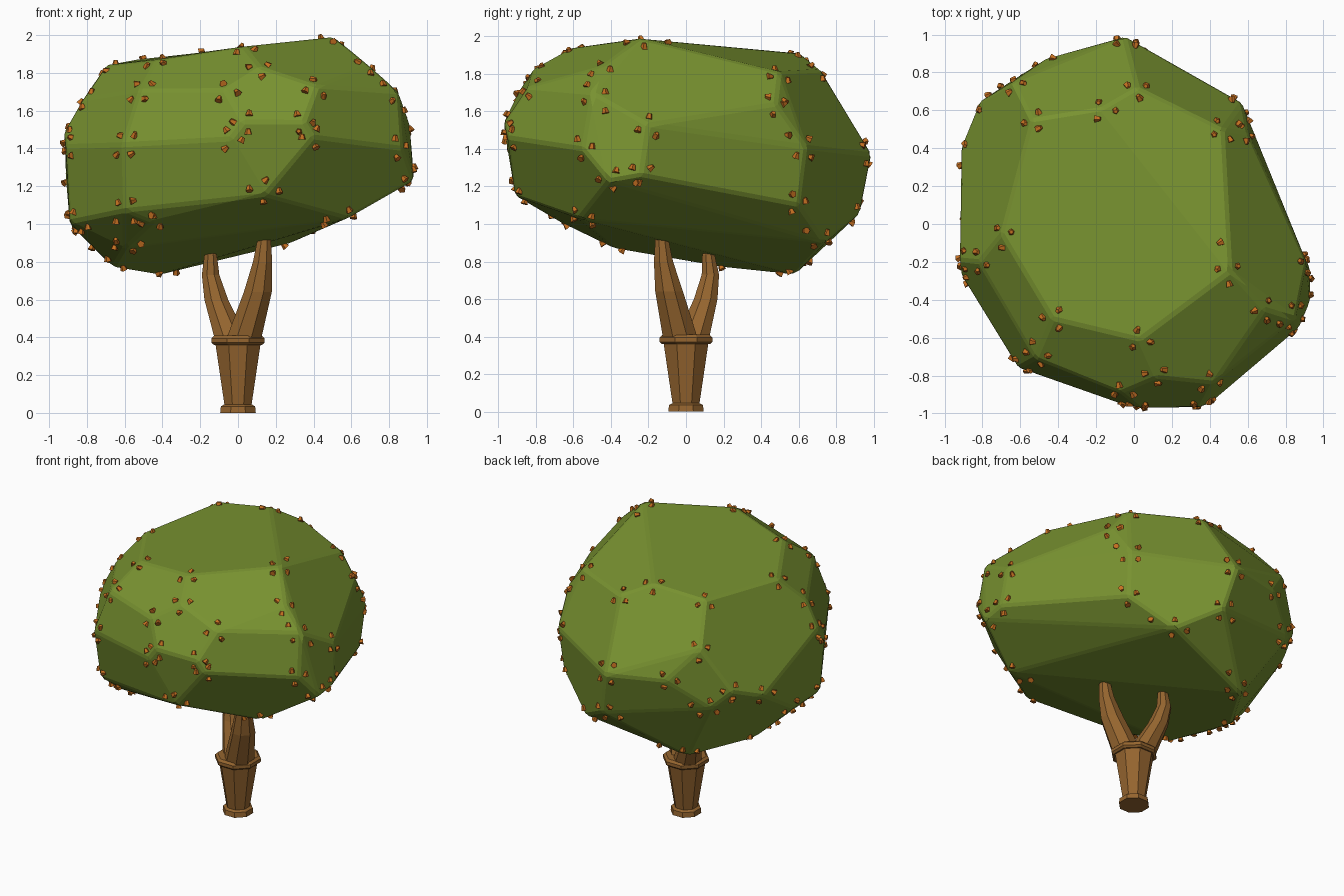
import bpy, bmesh, math, random
from mathutils import Vector, Matrix

if "Cube" in bpy.data.objects:
    bpy.data.objects.remove(bpy.data.objects["Cube"])
random.seed(4)


def material(name, rgb):
    m = bpy.data.materials.new(name)
    m.diffuse_color = (*rgb, 1)
    m.use_nodes = True
    m.node_tree.nodes["Principled BSDF"].inputs["Base Color"].default_value = m.diffuse_color
    return m


LEAF = material("leaf green", (0.19, 0.29, 0.03))
BARK = material("bark brown", (0.30, 0.13, 0.028))
FRUIT = material("fruit orange", (0.56, 0.16, 0.015))


def finish(bm, name, mat):
    bmesh.ops.recalc_face_normals(bm, faces=bm.faces[:])
    me = bpy.data.meshes.new(name)
    bm.to_mesh(me)
    bm.free()
    me.materials.append(mat)
    ob = bpy.data.objects.new(name, me)
    bpy.context.collection.objects.link(ob)
    return ob


def tube(name, rings, sides=8):
    """Loft of regular rings: (x, y, z, radius)."""
    bm = bmesh.new()
    loops = []
    for x, y, z, r in rings:
        loops.append([bm.verts.new((x + r * math.cos(a), y + r * math.sin(a), z))
                      for a in [2 * math.pi * (i + 0.5) / sides for i in range(sides)]])
    for lo, hi in zip(loops, loops[1:]):
        for i in range(sides):
            j = (i + 1) % sides
            bm.faces.new((lo[i], lo[j], hi[j], hi[i]))
    bm.faces.new(loops[0][::-1])
    bm.faces.new(loops[-1])
    return finish(bm, name, BARK)


# Trunk with foot and collar, then the two branches of the fork
tube("trunk", [(0, 0, 0, .102), (0, 0, .035, .098), (0, 0, .045, .078), (0, 0, .37, .13)])
tube("collar", [(0, 0, .36, .138), (0, 0, .372, .152), (0, 0, .395, .152), (0, 0, .41, .135)])
tube("front_branch", [(.03, -.03, .39, .10), (.105, -.09, .64, .08), (.13, -.12, .80, .055),
                      (.14, -.13, .935, .036), (.14, -.13, .95, .026)])
tube("back_branch", [(-.035, .035, .39, .095), (-.115, .105, .60, .068), (-.145, .13, .73, .05),
                     (-.145, .12, .835, .036), (-.145, .12, .85, .028)])

# Corners of the faceted crown, from the top ring down to the underside
CORNERS = [
    (-.70, -.05, 1.84), (-.43, -.50, 1.87), (.03, -.61, 1.94), (.51, -.25, 1.99),
    (.47, .50, 1.81), (.02, .72, 1.82), (-.17, .61, 1.91), (-.54, .55, 1.87),
    (.12, -.81, 1.83), (.42, -.84, 1.73), (.69, -.45, 1.84), (.85, -.50, 1.70),
    (-.52, -.71, 1.71), (-.82, -.20, 1.66), (-.07, -.89, 1.71), (.03, -.97, 1.54),
    (.35, -.97, 1.54), (-.04, -.96, 1.45), (.40, -.95, 1.46), (-.61, -.76, 1.42),
    (-.92, -.19, 1.49), (-.91, -.27, 1.41), (.91, -.20, 1.53), (.87, -.55, 1.40),
    (.93, -.41, 1.23), (.93, -.24, 1.26), (.60, .48, 1.64), (.57, .64, 1.41),
    (-.05, .99, 1.37), (-.45, .88, 1.39), (-.64, .75, 1.62), (-.82, .64, 1.32),
    (-.91, .42, 1.23), (-.70, .72, 1.20), (.55, .60, 1.10), (.28, .74, .90),
    (.02, .93, 1.06), (.14, -.91, 1.15), (.58, -.57, 1.03), (-.60, -.70, 1.07),
    (-.45, -.67, 1.01), (-.89, -.25, 1.01), (-.60, -.38, .87), (-.66, .20, .77),
    (-.42, .58, .73), (-.89, .05, 1.0)]
bm = bmesh.new()
for c in CORNERS:
    bm.verts.new(c)
bmesh.ops.convex_hull(bm, input=bm.verts[:])
bmesh.ops.dissolve_limit(bm, angle_limit=math.radians(9), verts=bm.verts[:], edges=bm.edges[:])
bmesh.ops.recalc_face_normals(bm, faces=bm.faces[:])

# Fruit: one small chunk inside every corner of every facet
fruit = bmesh.new()
for f in bm.faces:
    for lp in f.loops:
        p = lp.vert.co
        a = (lp.link_loop_next.vert.co - p).normalized()
        b = (lp.link_loop_prev.vert.co - p).normalized()
        half = a.angle(b) / 2
        if half < 0.25 or half > 1.45:
            continue
        spot = p + (a + b).normalized() * (.05 / math.sin(half)) + f.normal * .006
        turn = Matrix.Rotation(random.uniform(0, 6.28), 4, Vector(
            (random.uniform(-1, 1), random.uniform(-1, 1), 1)).normalized())
        bmesh.ops.create_cone(fruit, cap_ends=True, segments=5, radius1=.021, radius2=.011,
                              depth=.03, matrix=Matrix.Translation(spot) @ turn)
finish(fruit, "fruit", FRUIT)

# Crown with narrow chamfered seams
bmesh.ops.bevel(bm, geom=bm.edges[:], offset=.014, segments=1, profile=.5, affect='EDGES')
finish(bm, "crown", LEAF)
